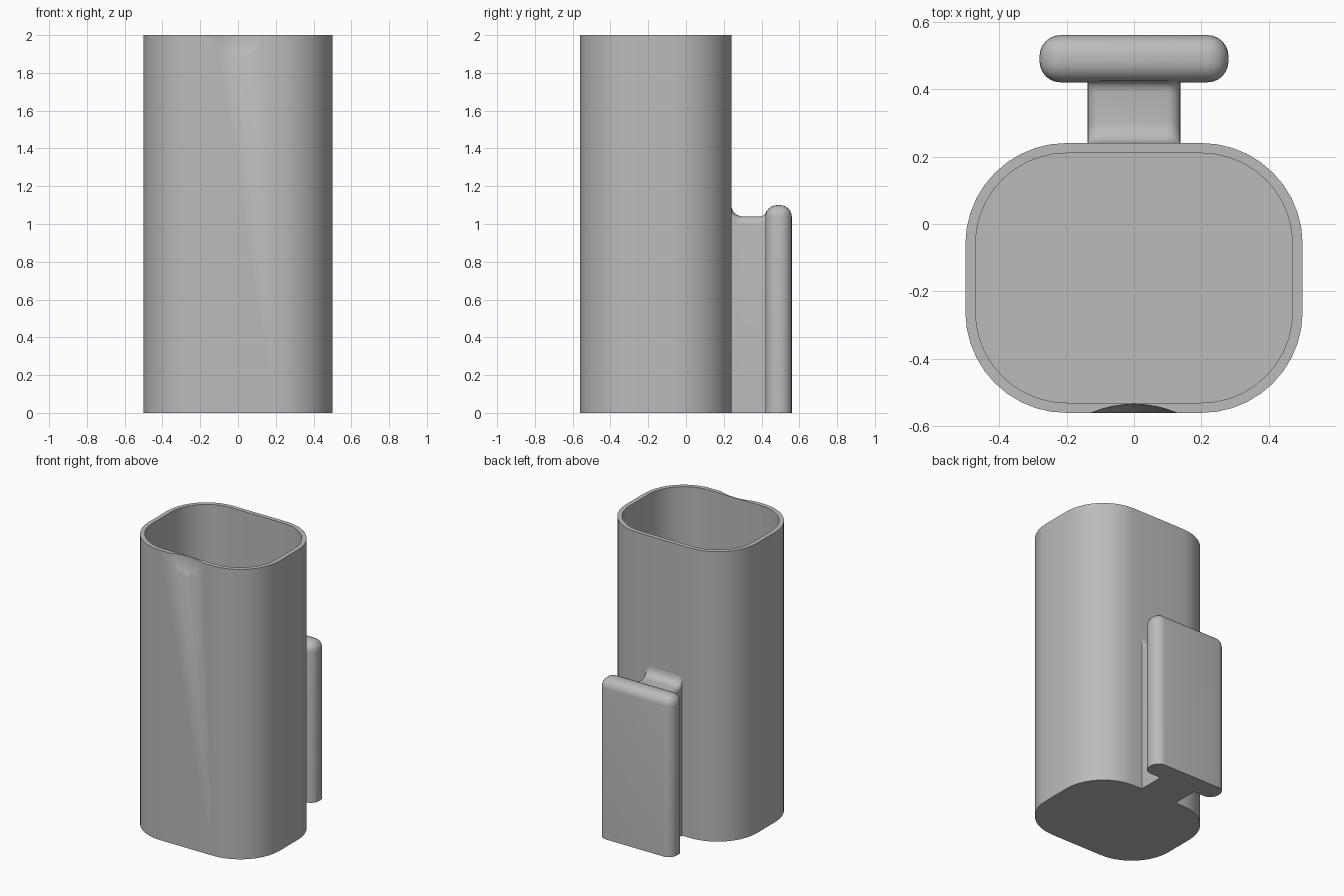
import bpy, bmesh, math

if "Cube" in bpy.data.objects:
    bpy.data.objects.remove(bpy.data.objects["Cube"])

grey = bpy.data.materials.new("grey")
grey.diffuse_color = (0.5, 0.5, 0.5, 1)
grey.use_nodes = True
grey.node_tree.nodes["Principled BSDF"].inputs["Base Color"].default_value = grey.diffuse_color


def finish(name, bm):
    bmesh.ops.recalc_face_normals(bm, faces=bm.faces[:])
    mesh = bpy.data.meshes.new(name)
    bm.to_mesh(mesh)
    bm.free()
    mesh.materials.append(grey)
    ob = bpy.data.objects.new(name, mesh)
    bpy.context.collection.objects.link(ob)
    return ob


def smooth(ob):
    bpy.ops.object.select_all(action='DESELECT')
    ob.select_set(True)
    bpy.context.view_layer.objects.active = ob
    bpy.ops.object.shade_smooth_by_angle(angle=math.radians(32))


def rounded_ring(bm, hx, hy, r, cy, z, steps=10):
    """Ring of vertices on a rounded rectangle."""
    ring = []
    for q, (sx, sy) in enumerate([(1, 1), (-1, 1), (-1, -1), (1, -1)]):
        for i in range(steps + 1):
            a = math.pi / 2 * (q + i / steps)
            ring.append(bm.verts.new((sx * (hx - r) + r * math.cos(a),
                                      cy + sy * (hy - r) + r * math.sin(a), z)))
    return ring


def bridge(bm, a, b):
    n = len(a)
    for i in range(n):
        j = (i + 1) % n
        bm.faces.new((a[i], a[j], b[j], b[i]))


# Hollow cup: outer wall, rim, inner wall and floor
bm = bmesh.new()
rings = [rounded_ring(bm, hx, hy, r, -0.16, z) for hx, hy, r, z in
         [(0.5, 0.4, 0.3, 0), (0.5, 0.4, 0.3, 2), (0.47, 0.37, 0.27, 2), (0.47, 0.37, 0.27, 0.03)]]
for a, b in zip(rings, rings[1:]):
    bridge(bm, a, b)
bm.faces.new(rings[0])
bm.faces.new(rings[-1])
cup = finish("cup", bm)

# Shallow round dimple in the outside of the front rim
bm = bmesh.new()
bmesh.ops.create_uvsphere(bm, u_segments=64, v_segments=32, radius=0.326)
bmesh.ops.translate(bm, verts=bm.verts[:], vec=(0, -0.86, 2.003))
cutter = finish("dimple_cutter", bm)
cutter.hide_render = True
cutter.hide_viewport = True
cut = cup.modifiers.new("dimple", 'BOOLEAN')
cut.operation = 'DIFFERENCE'
cut.solver = 'EXACT'
cut.object = cutter
bpy.context.view_layer.objects.active = cup
bpy.ops.object.modifier_apply(modifier="dimple")
smooth(cup)

# Handle stem: lofted from cup to plate, its top flaring up at both ends
path = []
for i in range(7):
    a = math.pi / 2 * i / 6
    path.append((0.24 + 0.06 * (1 - math.cos(a)), 1.10 - 0.06 * math.sin(a)))
for i in range(5):
    a = math.pi / 2 * i / 4
    path.append((0.39 + 0.035 * math.sin(a), 1.04 + 0.03 * (1 - math.cos(a))))
bm = bmesh.new()
rows = []
for y, top in path:
    section = [(-0.138, 0), (0.138, 0)]
    for s, start in ((1, 0), (-1, math.pi / 2)):
        for i in range(6):
            a = start + math.pi / 2 * i / 5
            section.append((s * 0.098 + 0.04 * math.cos(a), top - 0.04 + 0.04 * math.sin(a)))
    rows.append([bm.verts.new((x, y, z)) for x, z in section])
for a, b in zip(rows, rows[1:]):
    bridge(bm, a, b)
smooth(finish("handle_stem", bm))

# Handle plate: rounded everywhere except the flat bottom
bm = bmesh.new()
bmesh.ops.create_cube(bm, size=1)
for v in bm.verts:
    v.co = (v.co.x * 0.56, 0.49 + v.co.y * 0.14, 0.55 + v.co.z * 1.1)
edges = [e for e in bm.edges if max(v.co.z for v in e.verts) > 0.5]
bmesh.ops.bevel(bm, geom=edges, offset=0.062, offset_type='OFFSET', segments=6,
                profile=0.5, affect='EDGES', clamp_overlap=True)
smooth(finish("handle_plate", bm))
